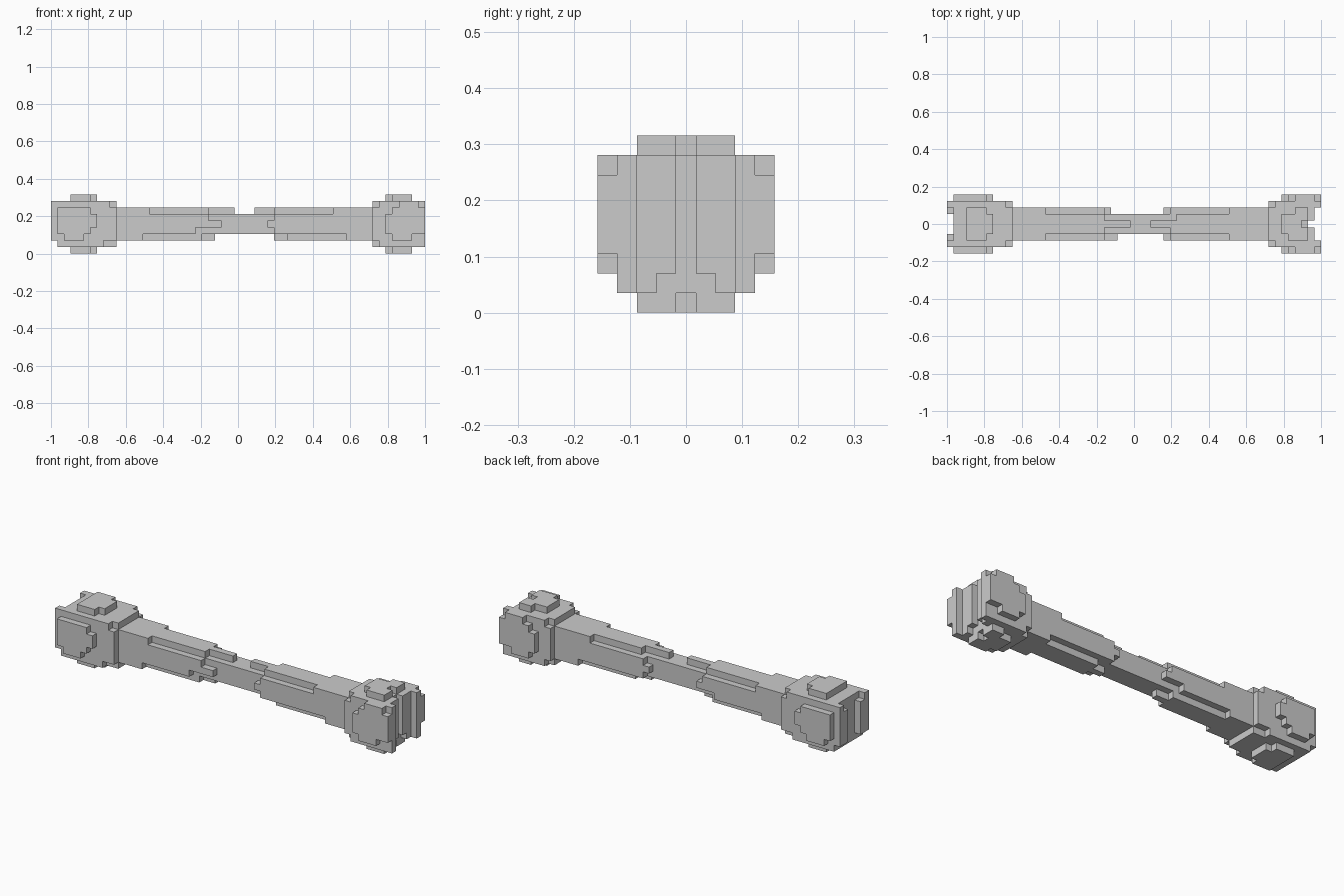
import bpy, bmesh

if "Cube" in bpy.data.objects:
    bpy.data.objects.remove(bpy.data.objects["Cube"])

U = 2 / 57            # one block: the model is 57 x 9 x 9 blocks


def cells(x0, x1, y0, y1, z0, z1):
    return {(x, y, z) for x in range(x0, x1) for y in range(y0, y1) for z in range(z0, z1)}


def layer(fixed_axis, index, spans, first):
    """One-block-thick sheet: each row has its own x start and end."""
    out = set()
    for k, (a, b) in enumerate(spans):
        r = first + k
        if fixed_axis == 'y':
            out |= cells(a, b, index, index + 1, r, r + 1)
        else:
            out |= cells(a, b, r, r + 1, index, index + 1)
    return out


# Shaft: thin core with worn outer layers running in from both ends
shaft = cells(10, 49, 3, 6, 3, 6)
worn = [  # axis, layer, left ends, right starts
    ('y', 2, (14, 22, 26, 24, 15), (45, 34, 33, 34, 43)),
    ('y', 6, (14, 22, 25, 24, 15), (45, 34, 33, 34, 43)),
    ('z', 6, (15, 24, 28, 24, 15), (43, 34, 31, 35, 43)),
    ('z', 2, (14, 23, 25, 23, 14), (45, 36, 34, 36, 45)),
]
for axis, i, left, right in worn:
    shaft |= layer(axis, i, [(10, e) for e in left], 2)
    shaft |= layer(axis, i, [(s, 49) for s in right], 2)

# Left knuckle: block body, grooved end, raised pads on four sides
left = cells(0, 10, 1, 8, 1, 8)
left -= cells(0, 1, 3, 6, 1, 8) | cells(0, 1, 1, 8, 1, 2)
left -= cells(0, 1, 2, 7, 7, 8)
for y in (1, 7):
    left -= cells(9, 10, y, y + 1, 7, 8) | cells(8, 10, y, y + 1, 1, 2)
for y in (0, 8):
    left |= layer('y', y, [(2, 5), (1, 6), (1, 7), (1, 7), (1, 6)], 2)
for z in (0, 8):
    left |= layer('z', z, [(3, 6), (3, 7), (3, 7), (3, 7), (3, 6)], 2)

# Right knuckle: stepped groove in the end
right = cells(49, 57, 1, 8, 1, 8)
right -= cells(56, 57, 2, 7, 1, 8) | cells(55, 56, 4, 5, 1, 8)
right -= cells(55, 56, 3, 6, 1, 2)
for y in (1, 7):
    right -= cells(49, 50, y, y + 1, 7, 8) | cells(49, 50, y, y + 1, 1, 2)
for y in (0, 8):
    right |= layer('y', y, [(52, 55), (51, 57), (51, 57), (51, 57), (52, 57), (53, 56)], 2)
for z in (0, 8):
    right |= layer('z', z, [(52, 55), (51, 55), (51, 54), (51, 55), (53, 55)], 2)

solid = shaft | left | right


def build(name, blocks):
    """Mesh only the exposed block faces, then merge flat areas."""
    bm = bmesh.new()
    for c in blocks:
        for a in range(3):
            for s in (0, 1):
                n = list(c)
                n[a] += 2 * s - 1
                if tuple(n) in solid:
                    continue
                b, d = (a + 1) % 3, (a + 2) % 3
                loop = [(0, 0), (1, 0), (1, 1), (0, 1)]
                if not s:
                    loop.reverse()
                vs = []
                for p, q in loop:
                    v = list(c)
                    v[a] += s
                    v[b] += p
                    v[d] += q
                    vs.append(bm.verts.new(((v[0] - 28.5) * U, (v[1] - 4.5) * U, v[2] * U)))
                bm.faces.new(vs)
    bmesh.ops.remove_doubles(bm, verts=bm.verts, dist=1e-4)
    bmesh.ops.dissolve_limit(bm, angle_limit=0.01, verts=bm.verts, edges=bm.edges)
    me = bpy.data.meshes.new(name)
    bm.to_mesh(me)
    bm.free()
    bpy.context.collection.objects.link(bpy.data.objects.new(name, me))


build("shaft", shaft)
build("left_knuckle", left)
build("right_knuckle", right)
